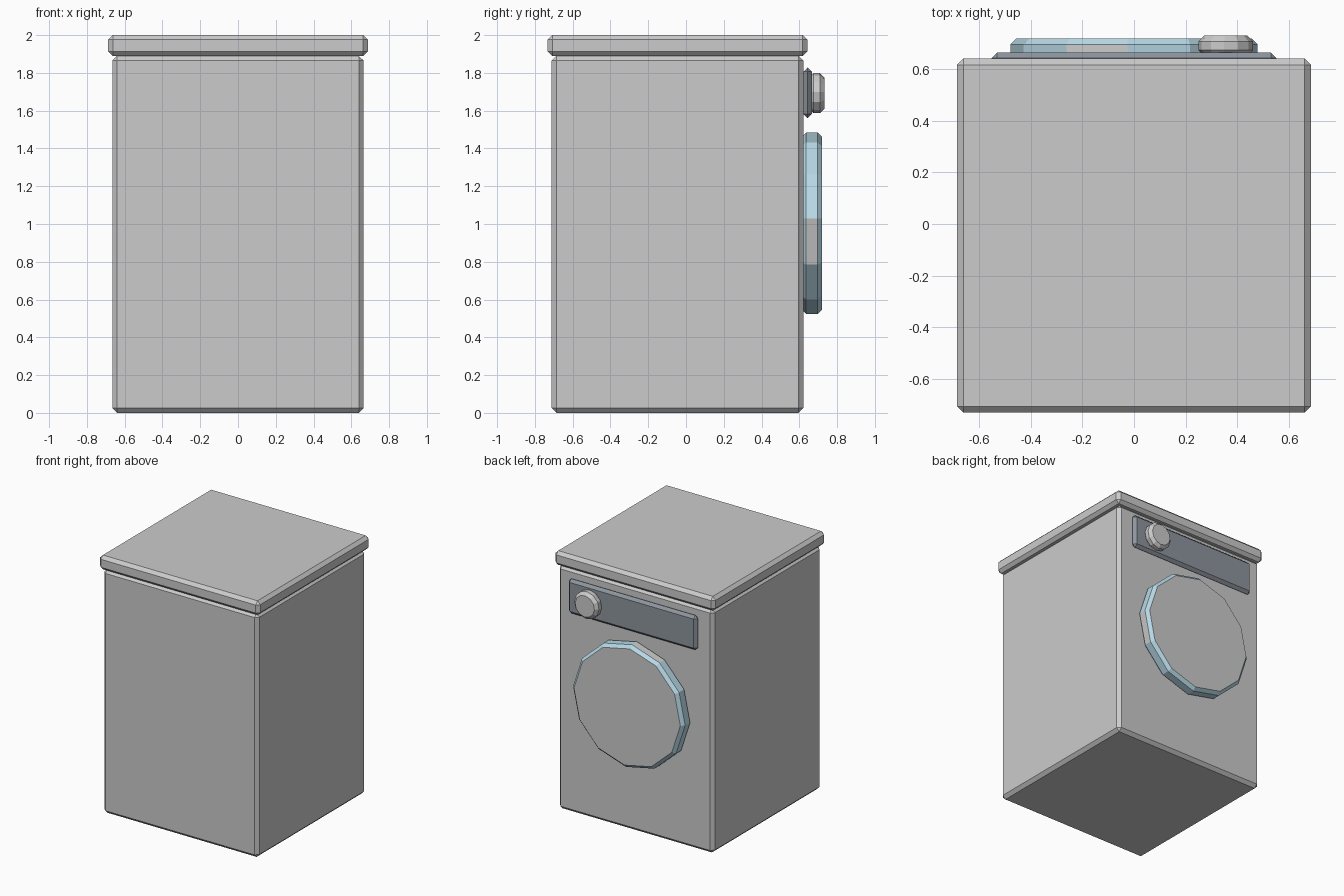
import bpy, bmesh, math
from mathutils import Matrix, Vector

if "Cube" in bpy.data.objects:
    bpy.data.objects.remove(bpy.data.objects["Cube"])


def material(name, rgb):
    m = bpy.data.materials.new(name)
    m.diffuse_color = (*rgb, 1)
    m.use_nodes = True
    m.node_tree.nodes["Principled BSDF"].inputs["Base Color"].default_value = m.diffuse_color
    return m


def finish(bm, name, mats=()):
    bmesh.ops.recalc_face_normals(bm, faces=bm.faces)
    me = bpy.data.meshes.new(name)
    bm.to_mesh(me)
    bm.free()
    for m in mats:
        me.materials.append(m)
    ob = bpy.data.objects.new(name, me)
    bpy.context.collection.objects.link(ob)
    return ob


def chamfered_box(name, x, y, z, chamfer, mats=()):
    """Box from (min, max) ranges with every edge chamfered."""
    lo, hi = zip(x, y, z)
    size = [b - a for a, b in zip(lo, hi)]
    mid = [(a + b) / 2 for a, b in zip(lo, hi)]
    bm = bmesh.new()
    bmesh.ops.create_cube(bm, size=1, matrix=Matrix.Translation(mid) @ Matrix.Diagonal((*size, 1)))
    bmesh.ops.bevel(bm, geom=bm.edges[:], offset=chamfer, segments=1,
                    affect='EDGES', profile=0.5)
    return finish(bm, name, mats)


def chamfered_disc(name, cx, cz, radius, y, chamfer, turn, mats=(), plain=()):
    """Twelve-sided disc facing +y; 'plain' lists sides given the second material."""
    n = 12
    y0, y1 = y
    rings = []
    bm = bmesh.new()
    for r, yy in ((radius - chamfer, y0), (radius, y0 + chamfer),
                  (radius, y1 - chamfer), (radius - chamfer, y1)):
        rings.append([bm.verts.new((cx + r * math.cos(turn + i * math.tau / n), yy,
                                    cz + r * math.sin(turn + i * math.tau / n)))
                      for i in range(n)])
    for k, (a, b) in enumerate(zip(rings, rings[1:])):
        for i in range(n):
            j = (i + 1) % n
            f = bm.faces.new((a[i], a[j], b[j], b[i]))
            if k == 1 and i in plain:
                f.material_index = 1
    for ring in (rings[0], rings[-1]):
        f = bm.faces.new(ring)
        f.material_index = 1 if mats else 0
    return finish(bm, name, mats)


grey = material("grey", (0.8, 0.8, 0.8))
blue = material("rim_blue", (0.48, 0.7, 0.8))
dark = material("panel_dark", (0.27, 0.3, 0.34))

# cabinet and overhanging lid
chamfered_box("cabinet", (-0.665, 0.665), (-0.711, 0.621), (0, 1.89), 0.025)
chamfered_box("lid", (-0.687, 0.687), (-0.732, 0.642), (1.89, 2.0), 0.024)

# control panel and knob
chamfered_box("control_panel", (-0.553, 0.553), (0.622, 0.666), (1.56, 1.828), 0.0215, [dark])
chamfered_disc("control_knob", 0.356, 1.693, 0.106, (0.652, 0.732), 0.023, math.radians(3))

# round door with blue rim
chamfered_disc("door", 0, 1.004, 0.481, (0.612, 0.721), 0.024, math.radians(3),
               [blue, grey], plain=(3, 11))
